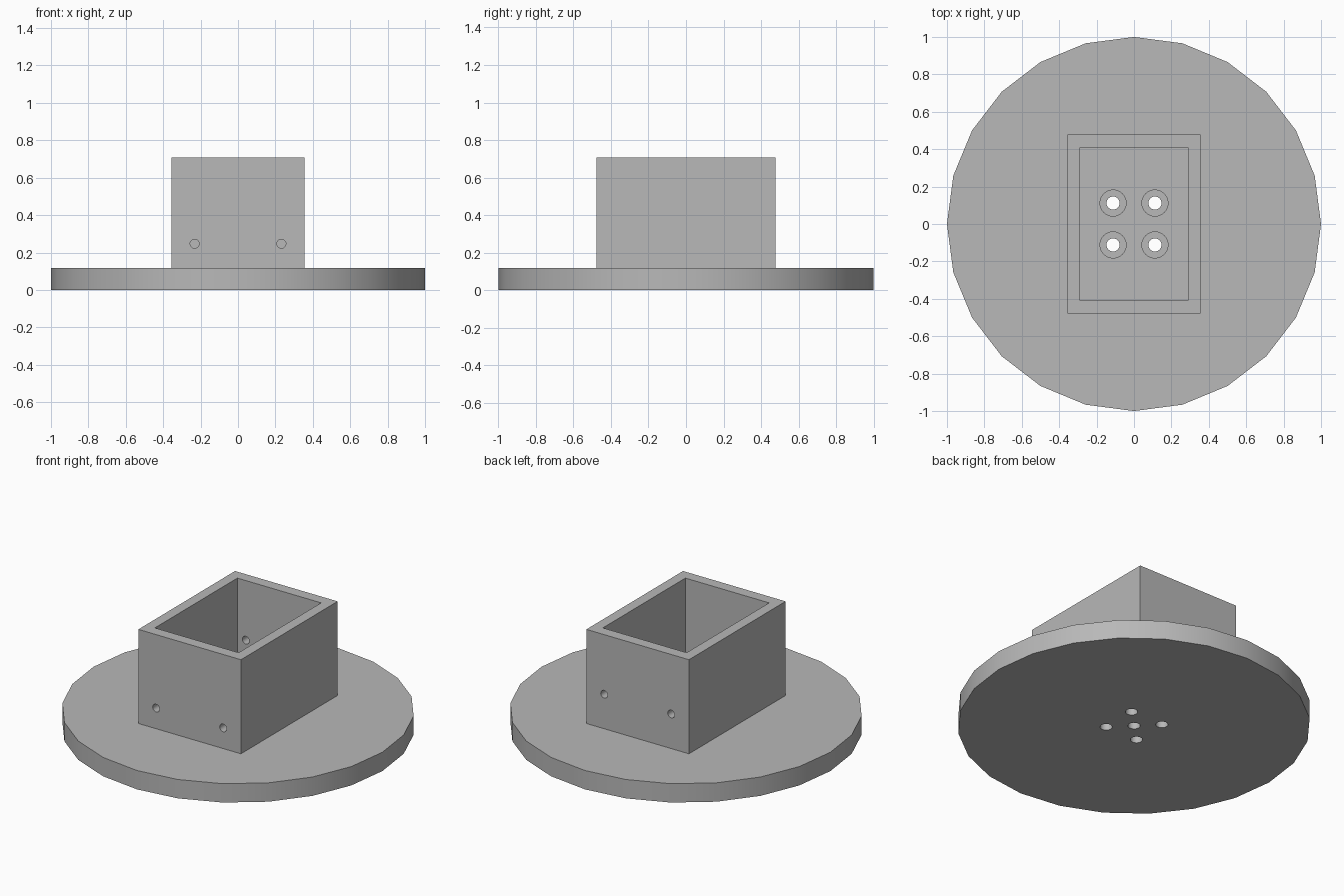
import bpy
import math

if "Cube" in bpy.data.objects:
    bpy.data.objects.remove(bpy.data.objects["Cube"], do_unlink=True)

PLATE_H = 0.118
BOX_TOP = 0.707

grey = bpy.data.materials.new("plain_grey")
grey.use_nodes = True
colour = (0.48, 0.48, 0.48, 1)
grey.diffuse_color = colour
grey.node_tree.nodes["Principled BSDF"].inputs["Base Color"].default_value = colour


def cylinder(name, radius, z0, z1, x=0, y=0, sides=24):
    bpy.ops.mesh.primitive_cylinder_add(vertices=sides, radius=radius, depth=z1 - z0,
                                        location=(x, y, (z0 + z1) / 2))
    ob = bpy.context.object
    ob.name = name
    return ob


def block(name, half_x, half_y, z0, z1):
    bpy.ops.mesh.primitive_cube_add(size=1, location=(0, 0, (z0 + z1) / 2))
    ob = bpy.context.object
    ob.name = name
    ob.scale = (2 * half_x, 2 * half_y, z1 - z0)
    bpy.ops.object.transform_apply(location=False, rotation=False, scale=True)
    return ob


def cut(target, cutters):
    """Subtract each cutter from the target, then remove it."""
    for cutter in cutters:
        mod = target.modifiers.new("cut", "BOOLEAN")
        mod.operation = "DIFFERENCE"
        mod.solver = "EXACT"
        mod.object = cutter
        bpy.ops.object.select_all(action="DESELECT")
        bpy.context.view_layer.objects.active = target
        target.select_set(True)
        bpy.ops.object.modifier_apply(modifier=mod.name)
        bpy.data.objects.remove(cutter, do_unlink=True)


def finish(ob):
    ob.data.materials.clear()
    ob.data.materials.append(grey)
    bpy.ops.object.select_all(action="DESELECT")
    bpy.context.view_layer.objects.active = ob
    ob.select_set(True)
    bpy.ops.object.shade_smooth_by_angle(angle=math.radians(30))


# Round base plate with four counterbored screw holes and a blind centre hole
plate = cylinder("base_plate", 1, 0, PLATE_H)
holes = [cylinder("centre_hole", 0.035, -0.1, 0.06)]
for x in (-0.112, 0.112):
    for y in (-0.112, 0.112):
        holes.append(cylinder("screw_hole", 0.035, -0.1, 0.2, x, y))
        holes.append(cylinder("counterbore", 0.07, 0.06, 0.2, x, y))
cut(plate, holes)
finish(plate)

# Open rectangular socket, with pin holes lower in the front than in the back
socket = block("socket_walls", 0.355, 0.478, PLATE_H, BOX_TOP)
cutters = [block("socket_cavity", 0.29, 0.408, 0, 1)]
for y, z in ((-0.445, 0.247), (0.445, 0.334)):
    for x in (-0.232, 0.232):
        pin = cylinder("pin_hole", 0.024, z - 0.1, z + 0.1, x, y)
        pin.rotation_euler.x = math.pi / 2
        cutters.append(pin)
cut(socket, cutters)
finish(socket)
